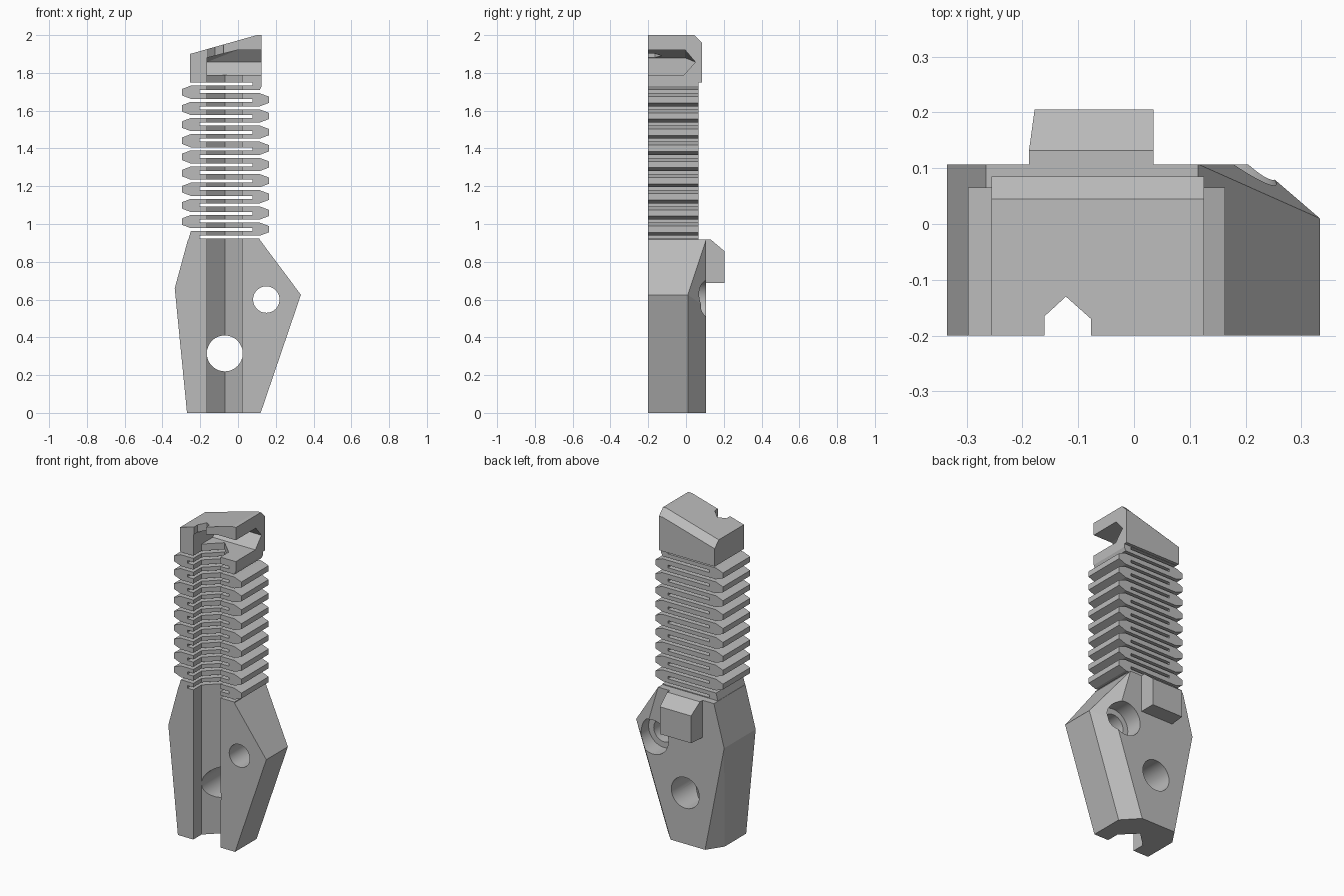
import bpy, bmesh, math

old = bpy.data.objects.get("Cube")
if old:
    bpy.data.objects.remove(old, do_unlink=True)

grey = bpy.data.materials.new("plain_grey")
grey.use_nodes = True
COLOUR = (0.5, 0.5, 0.5, 1)
grey.diffuse_color = COLOUR
grey.node_tree.nodes["Principled BSDF"].inputs["Base Color"].default_value = COLOUR

FRONT = -0.2
BODY_BACK = 0.107


def finish(name, bm):
    bmesh.ops.recalc_face_normals(bm, faces=bm.faces)
    mesh = bpy.data.meshes.new(name)
    bm.to_mesh(mesh)
    bm.free()
    mesh.materials.append(grey)
    obj = bpy.data.objects.new(name, mesh)
    bpy.context.collection.objects.link(obj)
    return obj


def hull(name, points):
    """Convex solid around a handful of corner points."""
    bm = bmesh.new()
    for p in points:
        bm.verts.new(p)
    bmesh.ops.convex_hull(bm, input=bm.verts)
    bmesh.ops.dissolve_limit(bm, angle_limit=0.01, verts=bm.verts, edges=bm.edges)
    return finish(name, bm)


def prism(name, corners, shift):
    """Extrude a flat outline of 3D corners along a shift vector."""
    bm = bmesh.new()
    face = bm.faces.new([bm.verts.new(c) for c in corners])
    moved = bmesh.ops.extrude_face_region(bm, geom=[face], use_keep_orig=True)["geom"]
    verts = [v for v in moved if isinstance(v, bmesh.types.BMVert)]
    bmesh.ops.translate(bm, vec=shift, verts=verts)
    return finish(name, bm)


def bore(name, x, z, radius, y0, y1):
    ring = [(x + radius * math.cos(a), y0, z + radius * math.sin(a))
            for a in (2 * math.pi * i / 48 for i in range(48))]
    return prism(name, ring, (0, y1 - y0, 0))


def cut(obj, *cutters):
    bpy.context.view_layer.objects.active = obj
    for c in cutters:
        c.hide_render = True
        mod = obj.modifiers.new("cut", "BOOLEAN")
        mod.operation = "DIFFERENCE"
        mod.solver = "EXACT"
        mod.object = c
        bpy.ops.object.modifier_apply(modifier=mod.name)


# Lower body: faceted block with bevelled back corners
silhouette = [(-0.27, 0), (0.12, 0), (0.333, 0.625), (0.115, 0.917), (-0.265, 0.917), (-0.335, 0.66)]
back = [(-0.335, BODY_BACK, 0.66), (-0.27, 0.01, 0), (-0.205, BODY_BACK, 0),
        (0.03, BODY_BACK, 0), (0.12, 0.01, 0), (0.333, 0.01, 0.625),
        (0.22, BODY_BACK, 0.557), (0.115, BODY_BACK, 0.917), (-0.265, BODY_BACK, 0.917)]
body = hull("lower_body", [(x, FRONT, z) for x, z in silhouette] + back)

# Bellows spring: one snaking outline with slits from alternating sides
PITCH, SLIT, FLARE = 0.0856, 0.008, 0.026


def notch(z, lip, tip, end):
    return [(tip, z - FLARE), (lip, z - SLIT), (end, z - SLIT),
            (end, z + SLIT), (lip, z + SLIT), (tip, z + FLARE)]


left, right = [], []
for i in range(10):
    left += notch(0.97 + PITCH * i, -0.25, -0.297, 0.078)
    right += notch(0.93 + PITCH * i, 0.115, 0.163, -0.205)
left = [(-0.265, 0.91), (-0.262, 0.92)] + left[1:-1] + [(-0.25, 1.76)]
right = [(0.115, 0.91)] + right[1:-1] + [(0.125, 1.73), (0.125, 1.76)]
outline = left + right[::-1]
spring = prism("bellows_spring", [(x, FRONT, z) for x, z in outline], (0, 0.265, 0))

# Head: sloping top, bevelled at the back
head_points = []
for x, top in ((-0.255, 1.9), (0.1, 2.0), (0.125, 2.0)):
    head_points += [(x, FRONT, 1.75), (x, 0.085, 1.75), (x, 0.085, top - 0.04),
                    (x, 0.045, top), (x, FRONT, top)]
head = hull("head", head_points)

# Lug on the back
lug_points = []
for y, z, x in ((0.1, 0.917, -0.188), (0.132, 0.917, -0.188), (0.205, 0.855, -0.178),
                (0.205, 0.687, -0.178), (0.1, 0.687, -0.188)):
    lug_points += [(x, y, z), (0.035, y, z)]
lug = hull("back_lug", lug_points)

# Cutters: cable groove, small top notch, side slot and bores
groove = prism("groove_cutter", [(x, y, -0.1) for x, y in (
    (-0.165, -0.3), (-0.165, -0.12), (-0.07, -0.03), (0, -0.1), (0.02, -0.12), (0.02, -0.3))],
    (0, 0, 1.895))
top_notch = prism("top_notch_cutter", [(x, y, 1.84) for x, y in (
    (-0.16, -0.3), (-0.16, -0.165), (-0.122, -0.13), (-0.077, -0.17), (-0.077, -0.3))],
    (0, 0, 0.3))
slot_points = []
for x, ceiling in ((-0.165, 1.88), (0, 1.922), (0.2, 1.922)):
    slot_points += [(x, -0.3, 1.79), (x, -0.01, 1.79), (x, 0.05, 1.857),
                    (x, -0.005, ceiling), (x, -0.3, ceiling)]
slot = hull("slot_cutter", slot_points)
large = bore("large_bore_cutter", -0.07, 0.315, 0.095, -0.3, 0.3)
small = bore("small_bore_cutter", 0.15, 0.6, 0.07, -0.3, 0.3)
recess = bore("recess_cutter", 0.15, 0.6, 0.105, 0.0, 0.3)

cut(body, groove, large, small, recess)
cut(spring, groove)
cut(head, groove, slot, top_notch)
for c in (groove, top_notch, slot, large, small, recess):
    bpy.data.objects.remove(c, do_unlink=True)

# Smooth only the round bores
bpy.ops.object.select_all(action="DESELECT")
body.select_set(True)
bpy.context.view_layer.objects.active = body
bpy.ops.object.shade_smooth_by_angle(angle=math.radians(20))
